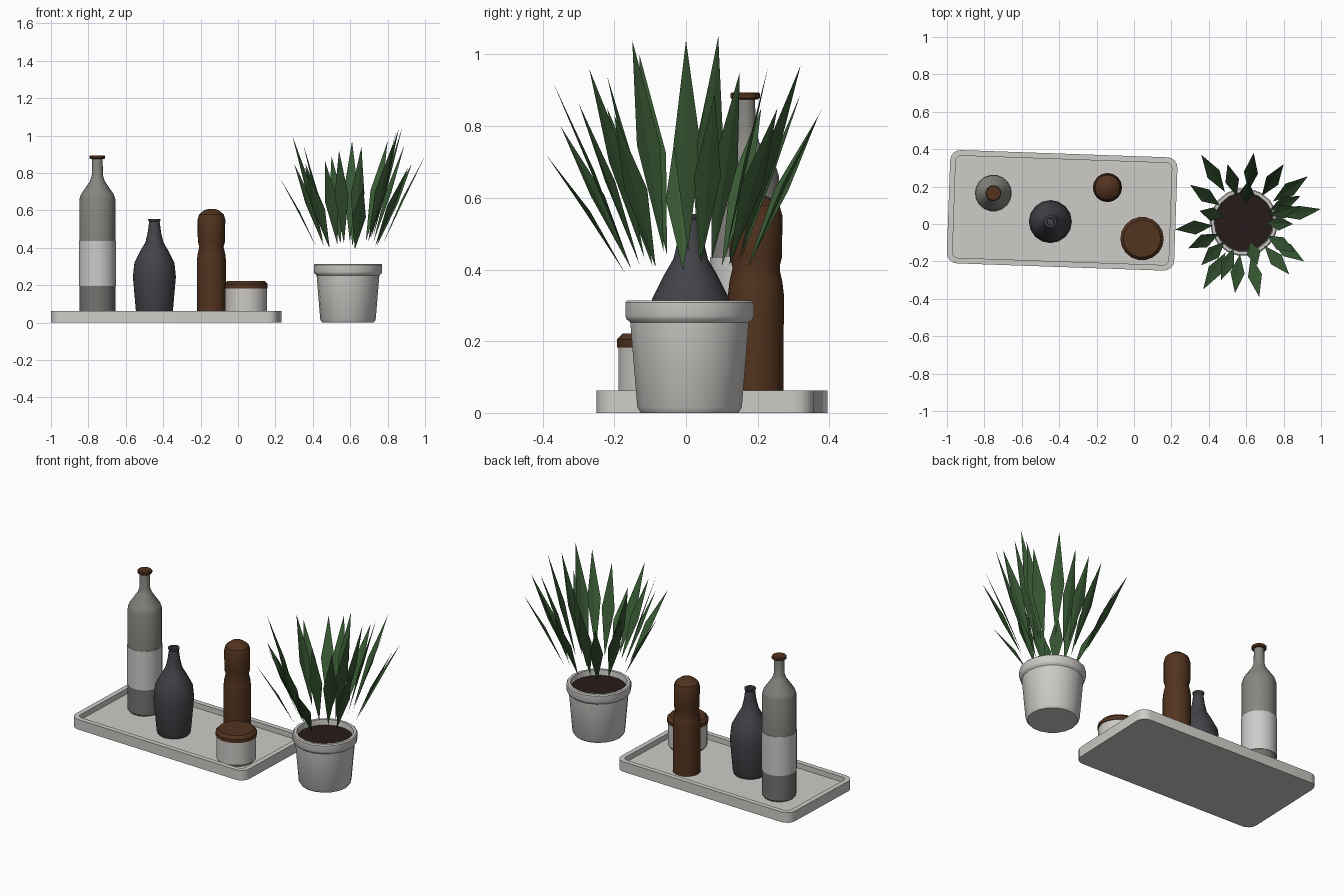
import bpy, bmesh, math
from mathutils import Vector

if "Cube" in bpy.data.objects:
    bpy.data.objects.remove(bpy.data.objects["Cube"])


def material(name, rgb):
    m = bpy.data.materials.new(name)
    m.diffuse_color = (*rgb, 1)
    m.use_nodes = True
    m.node_tree.nodes["Principled BSDF"].inputs["Base Color"].default_value = m.diffuse_color
    return m


STONE = material("tray_stone", (0.62, 0.605, 0.575))
CERAMIC = material("pot_ceramic", (0.60, 0.59, 0.565))
GLASS = material("bottle_grey", (0.24, 0.235, 0.215))
GLASS_LOW = material("bottle_lower_grey", (0.175, 0.17, 0.16))
LABEL = material("label_pale", (0.61, 0.60, 0.585))
CHARCOAL = material("charcoal", (0.055, 0.055, 0.065))
BROWN = material("wood_brown", (0.084, 0.033, 0.013))
SOIL = material("soil", (0.021, 0.011, 0.011))
GREEN = material("leaf_green", (0.040, 0.100, 0.034))


def finish(bm, name, mats, smooth=True):
    bmesh.ops.recalc_face_normals(bm, faces=bm.faces)
    me = bpy.data.meshes.new(name)
    bm.to_mesh(me)
    bm.free()
    for m in mats:
        me.materials.append(m)
    ob = bpy.data.objects.new(name, me)
    bpy.context.collection.objects.link(ob)
    if smooth:
        bpy.ops.object.select_all(action='DESELECT')
        ob.select_set(True)
        bpy.context.view_layer.objects.active = ob
        bpy.ops.object.shade_smooth_by_angle(angle=math.radians(30))
    return ob


def skin(bm, rings):
    """Join closed rings of points with quads and cap both ends."""
    vs = [[bm.verts.new(p) for p in r] for r in rings]
    for a, b in zip(vs, vs[1:]):
        for i in range(len(a)):
            j = (i + 1) % len(a)
            bm.faces.new((a[i], a[j], b[j], b[i]))
    bm.faces.new(vs[0][::-1])
    bm.faces.new(vs[-1])


def lathe(name, x, y, profile, mats, n=18, rule=None):
    """Turn a (radius, height) profile around a vertical axis."""
    bm = bmesh.new()
    turns = [2 * math.pi * i / n for i in range(n)]
    skin(bm, [[(x + r * math.cos(t), y + r * math.sin(t), z) for t in turns]
              for r, z in profile])
    if rule:
        for f in bm.faces:
            f.material_index = rule(f.calc_center_median().z)
    return finish(bm, name, mats)


# Tray: rounded rectangle with a recessed floor, turned slightly
def outline(hx, hy, r, z, steps=4):
    pts = []
    for k, (sx, sy) in enumerate(((1, 1), (-1, 1), (-1, -1), (1, -1))):
        for i in range(steps + 1):
            t = math.pi / 2 * (k + i / steps)
            pts.append((sx * (hx - r) + r * math.cos(t),
                        sy * (hy - r) + r * math.sin(t), z))
    return pts


bm = bmesh.new()
skin(bm, [outline(0.608, 0.303, 0.055, 0), outline(0.608, 0.303, 0.055, 0.062),
          outline(0.578, 0.273, 0.028, 0.062), outline(0.578, 0.273, 0.028, 0.03)])
tray = finish(bm, "tray", [STONE])
tray.location = (-0.384, 0.073, 0)
tray.rotation_euler.z = math.radians(-2)

F = 0.03  # tray floor height

# Tall bottle with label and cap
lathe("tall_bottle", -0.752, 0.165,
      [(0.088, F), (0.096, F + 0.012), (0.096, 0.2), (0.096, 0.43), (0.096, 0.66),
       (0.088, 0.685), (0.040, 0.755), (0.030, 0.785), (0.028, 0.88)],
      [GLASS, GLASS_LOW], rule=lambda z: 1 if z < 0.2 else 0)
lathe("bottle_label", -0.752, 0.165, [(0.099, 0.195), (0.099, 0.435)], [LABEL])
lathe("bottle_cap", -0.752, 0.165,
      [(0.036, 0.875), (0.042, 0.879), (0.042, 0.890), (0.038, 0.894)], [BROWN])

# Dark vase with a narrow open neck
lathe("dark_vase", -0.447, 0.013,
      [(0.090, F), (0.098, F + 0.02), (0.115, 0.245), (0.107, 0.32), (0.074, 0.385),
       (0.048, 0.43), (0.036, 0.48), (0.028, 0.54), (0.033, 0.548), (0.033, 0.555),
       (0.020, 0.555), (0.018, 0.49)], [CHARCOAL], n=16)

# Wooden mill with a waist and domed head
lathe("wooden_mill", -0.142, 0.195,
      [(0.077, F), (0.078, 0.33), (0.074, 0.365), (0.065, 0.405), (0.073, 0.435),
       (0.074, 0.55), (0.066, 0.578), (0.036, 0.602), (0.012, 0.608)], [BROWN], n=16)

# Low jar with wooden lid
lathe("jar", 0.043, -0.078, [(0.100, F), (0.112, F + 0.015), (0.112, 0.185)], [CERAMIC])
lathe("jar_lid", 0.043, -0.078,
      [(0.116, 0.183), (0.116, 0.205), (0.100, 0.222)], [BROWN])

# Plant pot with overhanging rim, and soil
PX, PY = 0.588, 0.01
lathe("pot", PX, PY,
      [(0.138, 0), (0.148, 0.015), (0.168, 0.252), (0.179, 0.262), (0.182, 0.270),
       (0.182, 0.308), (0.176, 0.314), (0.160, 0.314), (0.155, 0.27)], [CERAMIC])
lathe("soil", PX, PY, [(0.155, 0.265), (0.155, 0.282)], [SOIL])

# Leaves: one folded diamond blade per tip position
TIPS = [(.36, .37, .83), (.64, .38, .85), (.80, .32, .97), (.93, .255, .85),
        (.89, .15, .95), (1.0, .08, .89), (.88, .09, 1.05), (.85, 0, 1.04),
        (.86, -.15, 1.04), (.91, -.20, .83), (.83, -.27, .96),
        (.67, -.39, .72), (.54, -.37, .92), (.465, -.30, .865), (.37, -.35, .80),
        (.29, -.13, 1.0), (.22, -.03, .78), (.30, .21, .85), (.35, .07, .95),
        (.50, .32, .89), (.36, -.22, .85), (.61, .23, .97), (.66, -.22, .94)]
bm = bmesh.new()
for x, y, z in TIPS:
    tip = Vector((x, y, z))
    out = Vector((x - PX, y - PY, 0))
    base = Vector((PX, PY, 0.39 + 0.2 * max(0, z - 0.75))) + out * 0.45
    side = Vector((-out.y, out.x, 0)).normalized() * 0.038
    mid = base.lerp(tip, 0.48)
    mid.z += 0.015
    fold = out.normalized() * 0.006
    b, t, m, l, r = [bm.verts.new(p) for p in
                     (base, tip, mid + fold, mid + side, mid - side)]
    for tri in ((b, m, l), (l, m, t), (b, r, m), (m, r, t)):
        bm.faces.new(tri)
finish(bm, "leaves", [GREEN], smooth=False)
